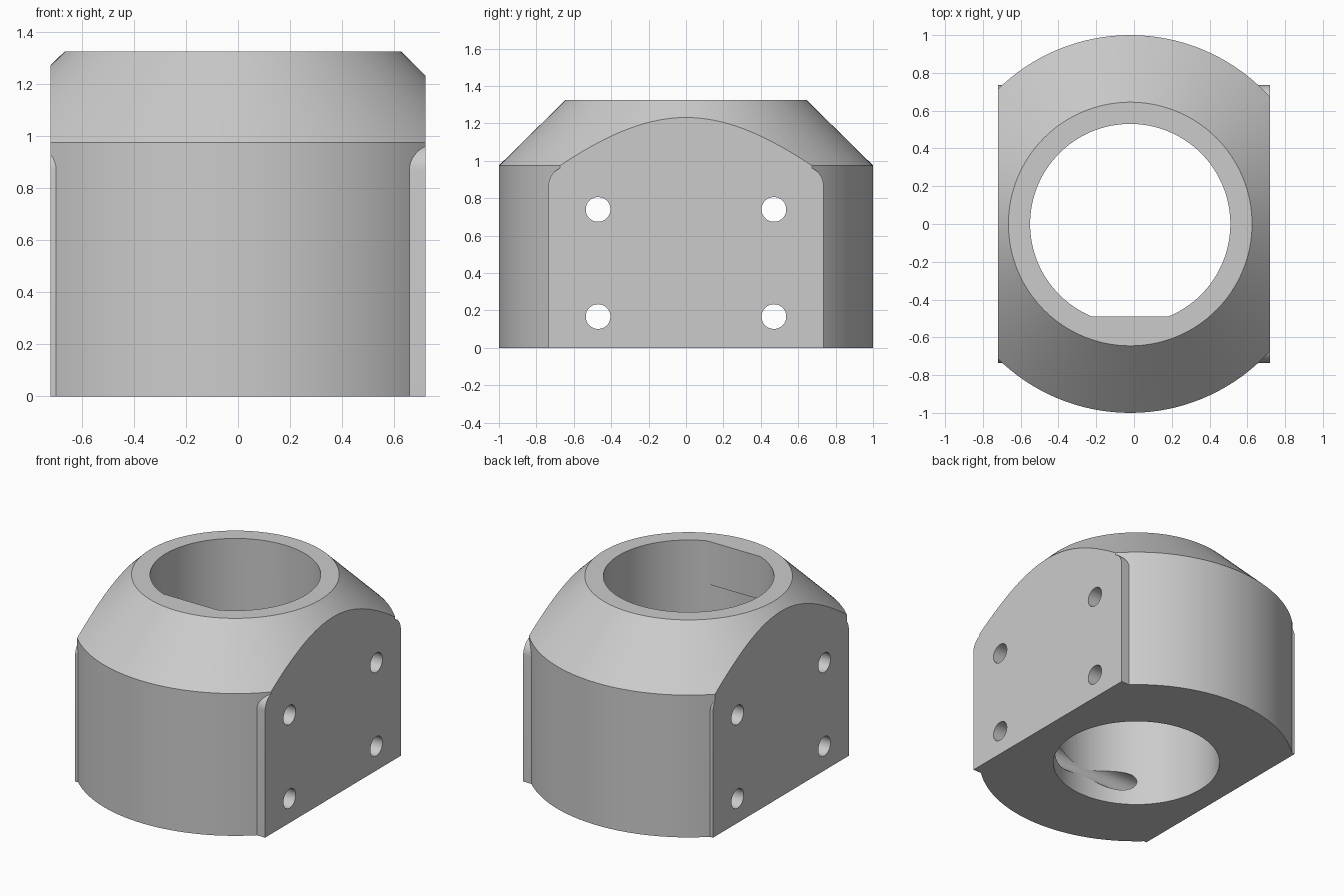
import bpy, bmesh, math

if "Cube" in bpy.data.objects:
    bpy.data.objects.remove(bpy.data.objects["Cube"])

CX = -0.02          # axis of the round body and bore
SEG = 128


def finish(name, bm):
    bmesh.ops.recalc_face_normals(bm, faces=bm.faces)
    me = bpy.data.meshes.new(name)
    bm.to_mesh(me)
    bm.free()
    ob = bpy.data.objects.new(name, me)
    bpy.context.collection.objects.link(ob)
    return ob


def box(name, lo, hi):
    bm = bmesh.new()
    bmesh.ops.create_cube(bm, size=1)
    for v in bm.verts:
        v.co = [lo[i] + (v.co[i] + 0.5) * (hi[i] - lo[i]) for i in range(3)]
    return finish(name, bm)


def stack(name, rings):
    """Closed round solid from (radius, z) rings."""
    bm = bmesh.new()
    loops = [[bm.verts.new((CX + r * math.cos(2 * math.pi * i / SEG),
                            r * math.sin(2 * math.pi * i / SEG), z))
              for i in range(SEG)] for r, z in rings]
    for a, b in zip(loops, loops[1:]):
        for i in range(SEG):
            j = (i + 1) % SEG
            bm.faces.new((a[i], a[j], b[j], b[i]))
    bm.faces.new(loops[0][::-1])
    bm.faces.new(loops[-1])
    return finish(name, bm)


def prism_x(name, outline, x0, x1):
    """Extrude a (y, z) outline along x."""
    bm = bmesh.new()
    face = bm.faces.new([bm.verts.new((x0, y, z)) for y, z in outline])
    out = bmesh.ops.extrude_face_region(bm, geom=[face])
    for v in out["geom"]:
        if isinstance(v, bmesh.types.BMVert):
            v.co.x = x1
    return finish(name, bm)


def boolean(target, tool, op):
    mod = target.modifiers.new(op.lower(), "BOOLEAN")
    mod.operation, mod.object, mod.solver = op, tool, "EXACT"
    bpy.context.view_layer.objects.active = target
    bpy.ops.object.modifier_apply(modifier=mod.name)
    bpy.data.objects.remove(tool)


# Round body with conical shoulder
body = stack("housing_body", [(1.0, -0.1), (1.0, 0.975), (0.645, 1.325)])

# Side mounting pads: one block with rounded upper corners
R, W, H = 0.1, 0.735, 0.968
arc = [(W - R + R * math.cos(a), H - R + R * math.sin(a))
       for a in (math.pi / 2 * i / 10 for i in range(11))]
outline = [(W, -0.15)] + arc + [(-y, z) for y, z in reversed(arc)] + [(-W, -0.15)]
boolean(body, prism_x("pad_block", outline, -0.9, 0.9), "UNION")

# Flat sides and flat base
boolean(body, box("trim_block", (-0.72, -1.2, 0), (0.72, 1.2, 1.6)), "INTERSECT")

# Bore with a keyed flat near the top
bore = stack("bore_cutter", [(0.53, -0.3), (0.53, 1.6)])
boolean(bore, box("key_block", (-0.6, -0.8, 1.03), (0.6, -0.49, 1.8)), "DIFFERENCE")
boolean(body, bore, "DIFFERENCE")

# Cross-drilled bolt holes
for y in (-0.47, 0.47):
    for z in (0.167, 0.74):
        ring = [(y + 0.066 * math.cos(math.pi * i / 24),
                 z + 0.066 * math.sin(math.pi * i / 24)) for i in range(48)]
        boolean(body, prism_x("hole_cutter", ring, -1, 1), "DIFFERENCE")

# Colour and shading
grey = bpy.data.materials.new("plain_grey")
grey.diffuse_color = (0.6, 0.6, 0.6, 1)
grey.use_nodes = True
grey.node_tree.nodes["Principled BSDF"].inputs["Base Color"].default_value = grey.diffuse_color
body.data.materials.clear()
body.data.materials.append(grey)
for p in body.data.polygons:
    p.material_index = 0
bpy.context.view_layer.objects.active = body
body.select_set(True)
bpy.ops.object.shade_smooth_by_angle(angle=math.radians(25))
